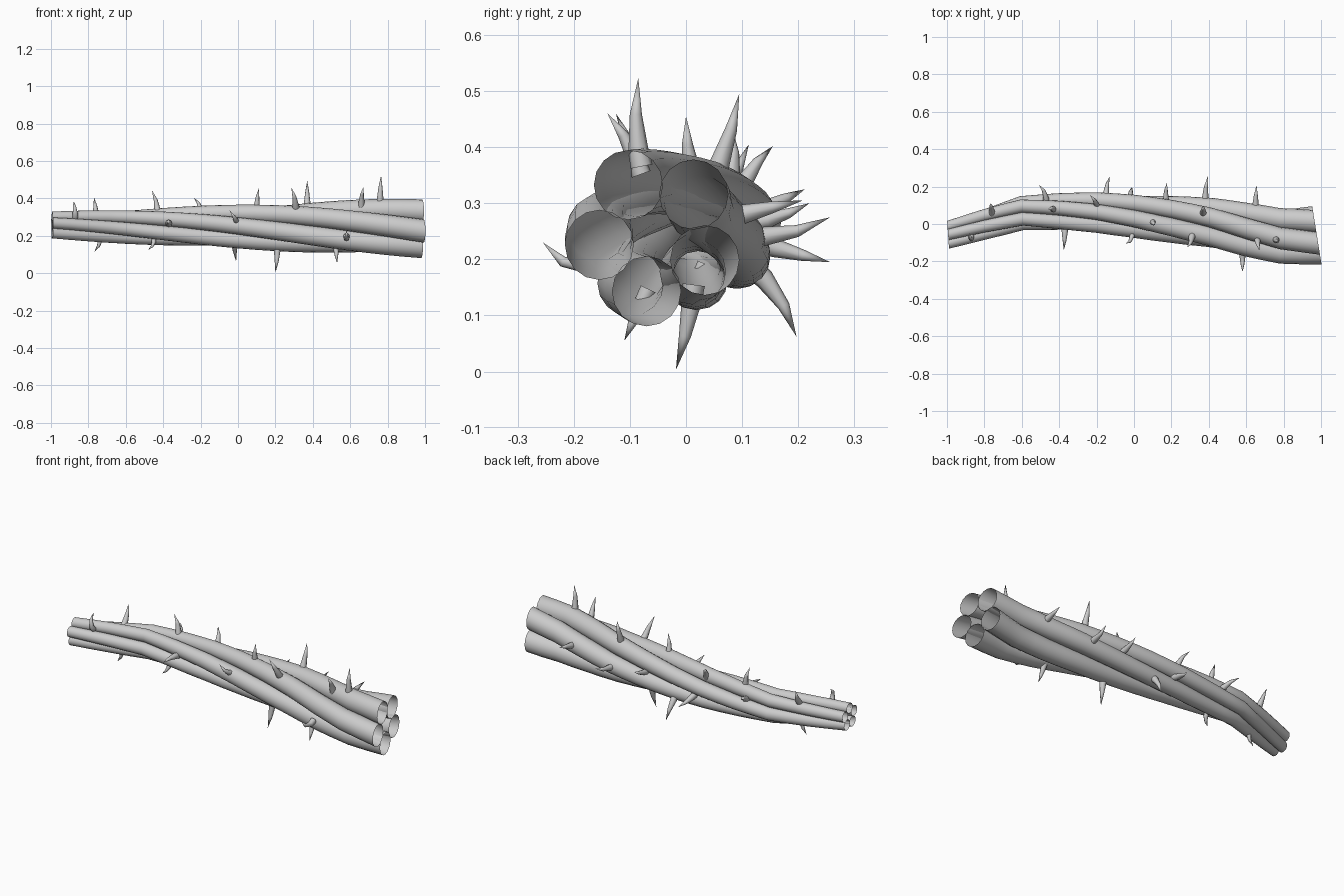
import bpy, bmesh, math
from mathutils import Vector

if "Cube" in bpy.data.objects:
    bpy.data.objects.remove(bpy.data.objects["Cube"])

# Centre line knots: x, y, ring tilt (dy/dx of the ring normal)
KNOTS = [(-0.994, -0.058, 0.07), (-0.8, 0.002, 0.12), (-0.6, 0.059, 0.12),
         (-0.4, 0.062, 0.02), (-0.2, 0.06, -0.03), (0.0, 0.047, -0.08),
         (0.2, 0.027, -0.11), (0.4, 0.003, -0.14), (0.6, -0.032, -0.13),
         (0.78, -0.058, 0.0), (0.977, -0.056, 0.16)]
Z_MID = 0.243


def centre(x):
    x = max(KNOTS[0][0], min(KNOTS[-1][0], x))
    for a, b in zip(KNOTS, KNOTS[1:]):
        if x <= b[0]:
            t = (x - a[0]) / (b[0] - a[0])
            return (Vector((x, a[1] + t * (b[1] - a[1]), Z_MID + 0.005 * (1 - x))),
                    a[2] + t * (b[2] - a[2]))


def finish(bm, name):
    bmesh.ops.recalc_face_normals(bm, faces=bm.faces[:])
    me = bpy.data.meshes.new(name)
    bm.to_mesh(me)
    bm.free()
    ob = bpy.data.objects.new(name, me)
    bpy.context.collection.objects.link(ob)
    for p in me.polygons:
        p.use_smooth = True
    return ob


def skin(bm, rings):
    loops = [[bm.verts.new(p) for p in r] for r in rings]
    n = len(rings[0])
    for a, b in zip(loops, loops[1:]):
        for i in range(n):
            j = (i + 1) % n
            bm.faces.new((a[i], a[j], b[j], b[i]))
    return loops


def circle(c, u, v, r, n):
    return [c + u * (r * math.cos(2 * math.pi * i / n)) + v * (r * math.sin(2 * math.pi * i / n))
            for i in range(n)]


# Five open tapered stems twisted around the centre line
def stem(k):
    rings = []
    xs = []
    for a, b in zip(KNOTS, KNOTS[1:]):
        xs += [a[0], (a[0] + b[0]) / 2]
    xs.append(KNOTS[-1][0])
    for x in xs:
        c, s = centre(x)
        u, v = Vector((-s, 1, 0)).normalized(), Vector((0, 0, 1))
        r = 0.029 + 0.0335 * (x + 1) / 2
        ang = math.radians(46 + 72 * k - 88 * (0.977 - x))
        mid = c + (u * math.cos(ang) + v * math.sin(ang)) * r * 1.63
        rings.append(circle(mid, u, v, r, 16))
    bm = bmesh.new()
    skin(bm, rings)
    finish(bm, f"stem_{k + 1}")


for k in range(5):
    stem(k)

# Thorns: base point and tip point
THORNS = [
    ((-.87, -.08, .32), (-.88, -.045, .385)), ((-.76, .07, .325), (-.77, .112, .405)),
    ((-.43, .08, .335), (-.46, .08, .443)), ((-.2, .105, .34), (-.235, .155, .402)),
    ((.10, .01, .355), (.112, 0, .455)), ((.31, -.07, .355), (.285, -.125, .46)),
    ((.37, .06, .37), (.37, .095, .495)), ((.66, -.09, .38), (.67, -.14, .46)),
    ((.76, -.085, .395), (.765, -.085, .523)), ((-.47, .14, .29), (-.51, .212, .325)),
    ((-.15, .16, .22), (-.13, .257, .195)), ((-.02, .14, .165), (-.01, .197, .062)),
    ((.17, .145, .27), (.175, .22, .30)), ((.38, .135, .24), (.395, .257, .275)),
    ((.65, .10, .28), (.655, .208, .305)), ((-.01, -.065, .28), (-.045, -.105, .335)),
    ((-.37, -.04, .27), (-.375, -.14, .27)), ((.58, -.175, .187), (.58, -.255, .23)),
    ((-.735, .01, .18), (-.768, .01, .115)), ((-.45, .02, .165), (-.48, 0, .125)),
    ((.21, .01, .125), (.20, -.018, .003)), ((.525, -.08, .12), (.53, -.11, .055)),
]


def thorn(i, base, tip):
    base, tip = Vector(base), Vector(tip)
    out = base - centre(base.x)[0]
    out.x = 0
    out.normalize()
    axis = (tip - base).normalized()
    size = (tip - base).length
    mid = base + (out * 0.35 + axis * 0.65).normalized() * size * 0.5
    w = min(0.018, 0.007 + size * 0.095)
    u = out.cross(Vector((1, 0, 0))).normalized()
    v = out.cross(u)
    bm = bmesh.new()
    rings = [circle(base - out * 0.03, u, v, w * 1.1, 8), circle(base, u, v, w, 8)]
    u2 = (u - axis * u.dot(axis)).normalized()
    rings.append(circle(mid, u2, axis.cross(u2) * (1 if axis.cross(u2).dot(v) > 0 else -1), w * 0.6, 8))
    last = skin(bm, rings)[-1]
    t = bm.verts.new(tip)
    for j in range(8):
        bm.faces.new((last[j], last[(j + 1) % 8], t))
    finish(bm, f"thorn_{i + 1}")


for i, (b, t) in enumerate(THORNS):
    thorn(i, b, t)
